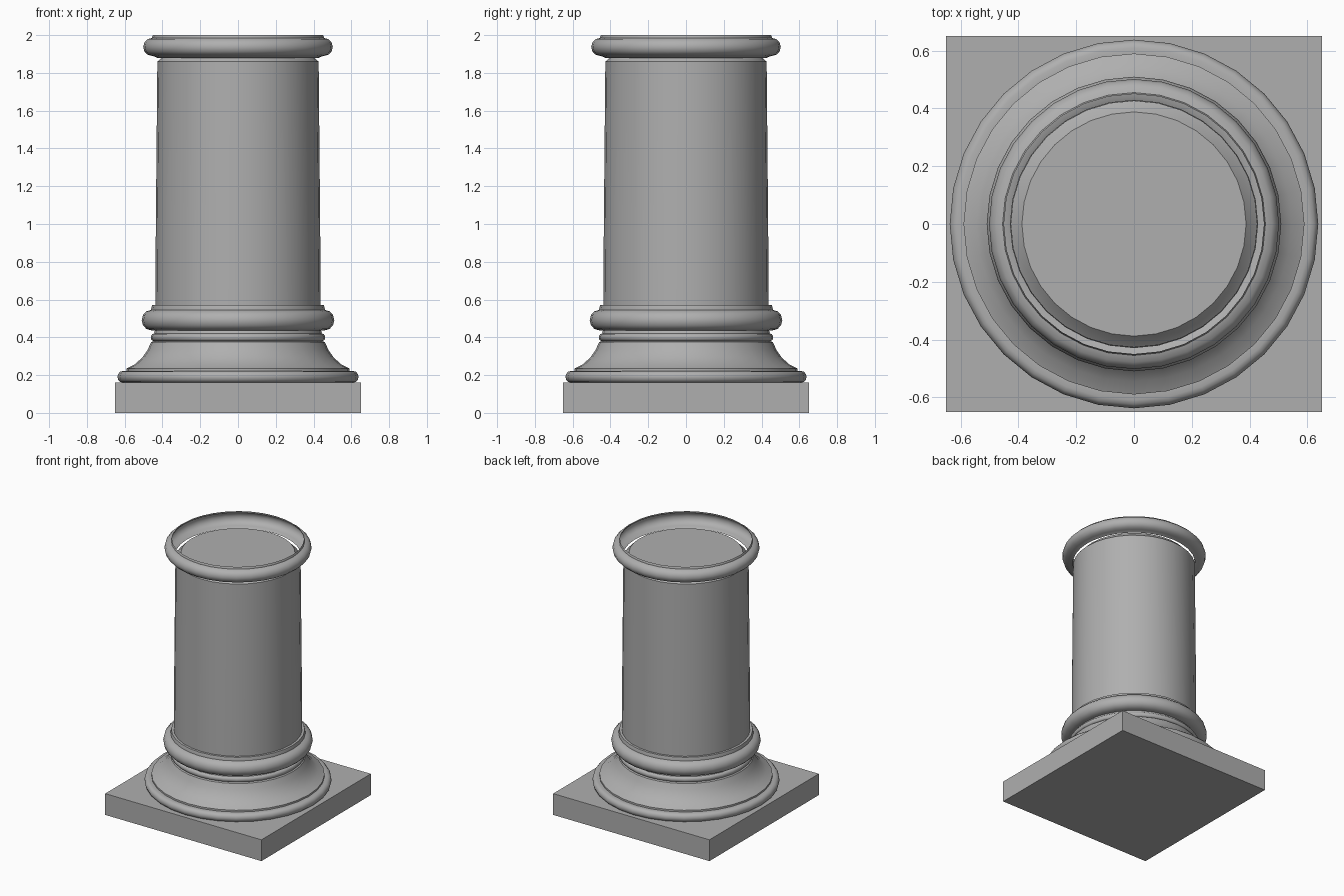
import bpy, bmesh, math

if "Cube" in bpy.data.objects:
    bpy.data.objects.remove(bpy.data.objects["Cube"])

SIDES = 32
grey = bpy.data.materials.new("stone_grey")
grey.diffuse_color = (0.43, 0.43, 0.43, 1)
grey.use_nodes = True
grey.node_tree.nodes["Principled BSDF"].inputs["Base Color"].default_value = grey.diffuse_color

def finish(name, bm):
    mesh = bpy.data.meshes.new(name)
    bm.to_mesh(mesh)
    bm.free()
    mesh.materials.append(grey)
    ob = bpy.data.objects.new(name, mesh)
    bpy.context.collection.objects.link(ob)
    return ob

def lathe(name, profile, cap_top=False):
    """Revolve (radius, z) points, listed bottom to top, around z."""
    bm = bmesh.new()
    rings = [[bm.verts.new((r * math.cos(2 * math.pi * i / SIDES),
                            r * math.sin(2 * math.pi * i / SIDES), z))
              for i in range(SIDES)] for r, z in profile]
    for a, b in zip(rings, rings[1:]):
        for i in range(SIDES):
            j = (i + 1) % SIDES
            bm.faces.new((a[i], a[j], b[j], b[i]))
    if cap_top:
        bm.faces.new(rings[-1])
    ob = finish(name, bm)
    bpy.ops.object.select_all(action='DESELECT')
    ob.select_set(True)
    bpy.context.view_layer.objects.active = ob
    bpy.ops.object.shade_smooth_by_angle(angle=math.radians(40))
    return ob

def roll(r, z0, z1, bulge, n=6):
    """Half-round moulding bulging outwards from radius r."""
    mid, h = (z0 + z1) / 2, (z1 - z0) / 2
    return [(r + bulge * math.cos(t), mid + h * math.sin(t))
            for t in (math.pi * (k / n - 0.5) for k in range(n + 1))]

# square plinth
bm = bmesh.new()
bmesh.ops.create_cube(bm, size=1)
bmesh.ops.scale(bm, vec=(1.3, 1.3, 0.16), verts=bm.verts)
bmesh.ops.translate(bm, vec=(0, 0, 0.08), verts=bm.verts)
finish("plinth", bm)

# moulded base: foot roll, concave flare, thin bead, large roll, fillet
base = roll(0.61, 0.16, 0.222, 0.028)
base += [(0.59, 0.222), (0.59, 0.235), (0.545, 0.258), (0.505, 0.295),
         (0.478, 0.335), (0.46, 0.375)]
base += roll(0.445, 0.38, 0.42, 0.017)
base += [(0.44, 0.435)]
base += roll(0.46, 0.437, 0.545, 0.05)
base += [(0.46, 0.55), (0.455, 0.57), (0.437, 0.57)]
lathe("moulded_base", base)

# shaft with slight taper and narrowed neck
lathe("shaft", [(0.438, 0.55), (0.435, 1.0), (0.427, 1.86), (0.41, 1.875), (0.388, 1.90)],
      cap_top=True)

# open collar around the neck
lathe("top_collar", [(0.428, 1.88), (0.44, 1.886)]
      + roll(0.455, 1.89, 1.985, 0.047) + [(0.455, 1.99), (0.45, 2.0)])
